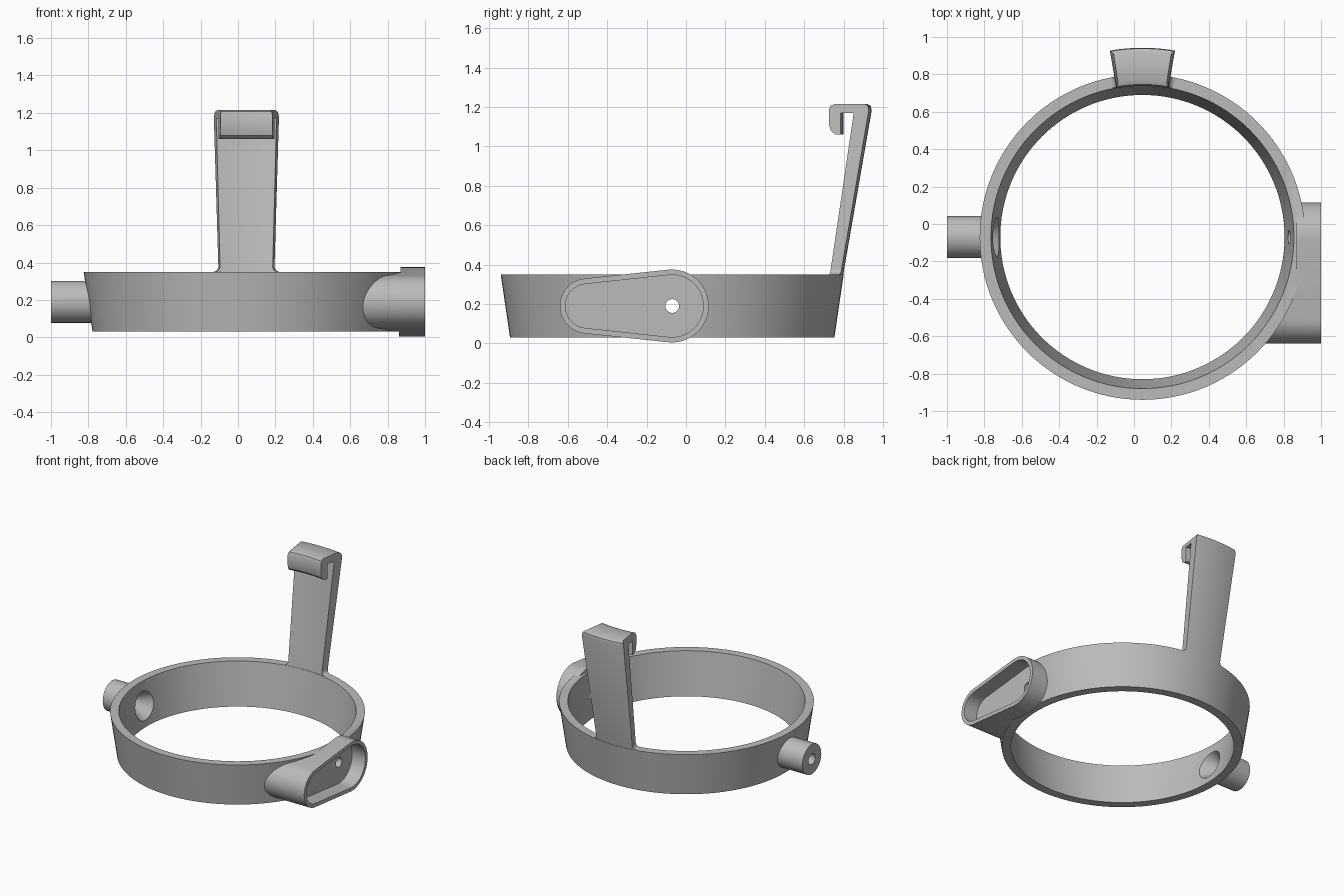
import bpy, bmesh, math
from mathutils import Matrix, Vector

CX, CY, CZ = 0.045, -0.07, 0.19      # ring axis and height of the side fittings
Z0, Z1 = 0.03, 0.35                  # ring bottom and top

cube = bpy.data.objects.get("Cube")
if cube:
    bpy.data.objects.remove(cube, do_unlink=True)

grey = bpy.data.materials.new("grey_plastic")
grey.use_nodes = True
grey.diffuse_color = (0.5, 0.5, 0.5, 1)
grey.node_tree.nodes["Principled BSDF"].inputs["Base Color"].default_value = (0.5, 0.5, 0.5, 1)


def finish(name, bm):
    bmesh.ops.recalc_face_normals(bm, faces=bm.faces)
    mesh = bpy.data.meshes.new(name)
    bm.to_mesh(mesh)
    bm.free()
    mesh.materials.append(grey)
    ob = bpy.data.objects.new(name, mesh)
    bpy.context.collection.objects.link(ob)
    return ob


def loft(name, a, b):
    """Solid between two matching loops of points."""
    bm = bmesh.new()
    va, vb = [bm.verts.new(p) for p in a], [bm.verts.new(p) for p in b]
    n = len(va)
    for i in range(n):
        j = (i + 1) % n
        bm.faces.new((va[i], va[j], vb[j], vb[i]))
    bm.faces.new(va)
    bm.faces.new(vb)
    return finish(name, bm)


def circle(n):
    return [(math.cos(2 * math.pi * i / n), math.sin(2 * math.pi * i / n)) for i in range(n)]


def cone_z(name, r0, r1, z0, z1):
    c = circle(128)
    return loft(name, [(CX + r0 * u, CY + r0 * v, z0) for u, v in c],
                [(CX + r1 * u, CY + r1 * v, z1) for u, v in c])


def cone_x(name, r0, r1, x0, x1):
    c = circle(48)
    return loft(name, [(x0, CY + r0 * u, CZ + r0 * v) for u, v in c],
                [(x1, CY + r1 * u, CZ + r1 * v) for u, v in c])


def teardrop(name, big, small, x0, x1, n=24):
    """Two circles joined by tangents, extruded along x."""
    span = 0.43
    t = math.acos((big - small) / span)
    pts = []
    for r, cy, a, b in ((small, CY - span, -t, t), (big, CY, t, 2 * math.pi - t)):
        for i in range(n + 1):
            ang = a + (b - a) * i / n
            pts.append((cy - r * math.cos(ang), CZ + r * math.sin(ang)))
    return loft(name, [(x0, *p) for p in pts], [(x1, *p) for p in pts])


def box(name, lo, hi):
    bm = bmesh.new()
    lo, hi = Vector(lo), Vector(hi)
    m = Matrix.Translation((lo + hi) / 2) @ Matrix.Diagonal((*(hi - lo), 1))
    bmesh.ops.create_cube(bm, size=1, matrix=m)
    return finish(name, bm)


def activate(ob):
    bpy.ops.object.select_all(action='DESELECT')
    ob.select_set(True)
    bpy.context.view_layer.objects.active = ob


def boolean(ob, tool, op):
    activate(ob)
    mod = ob.modifiers.new("cut", 'BOOLEAN')
    mod.operation, mod.solver, mod.object = op, 'EXACT', tool
    bpy.ops.object.modifier_apply(modifier=mod.name)
    bpy.data.objects.remove(tool, do_unlink=True)


def smooth(ob):
    activate(ob)
    bpy.ops.object.shade_smooth_by_angle(angle=math.radians(30))


# Tapered ring with the side hub and the round boss
ring = cone_z("ring_body", 0.823, 0.87, Z0, Z1)
hub = teardrop("hub", 0.185, 0.14, 0.62, 1.0)
boolean(hub, box("trim_top", (0.5, -1, Z1), (0.87, 1, 0.6)), 'DIFFERENCE')
boolean(hub, box("trim_bottom", (0.5, -1, -0.2), (0.86, 1, Z0)), 'DIFFERENCE')
boolean(ring, hub, 'UNION')
boolean(ring, cone_x("boss", 0.112, 0.112, -1.0, -0.7), 'UNION')

# Hollow centre, hub pocket, through holes and countersink
slope = 0.05 / (Z1 - Z0)
boolean(ring, cone_z("bore", 0.76 - slope * 0.1, 0.81 + slope * 0.1, Z0 - 0.1, Z1 + 0.1), 'DIFFERENCE')
boolean(ring, teardrop("pocket", 0.158, 0.112, 0.89, 1.1), 'DIFFERENCE')
boolean(ring, cone_x("hub_hole", 0.035, 0.035, 0.7, 0.95), 'DIFFERENCE')
boolean(ring, cone_x("boss_hole", 0.04, 0.04, -1.1, -0.6), 'DIFFERENCE')
boolean(ring, cone_x("countersink", 0.04, 0.12, -0.84, -0.71), 'DIFFERENCE')
smooth(ring)

# Hooked arm: a (radius, height) profile swept through a short arc at the back
profile = [(0.866, 0.34), (1.012, 1.18), (1.008, 1.205), (0.99, 1.215), (0.835, 1.215),
           (0.816, 1.207), (0.808, 1.187), (0.808, 1.11), (0.816, 1.08), (0.84, 1.06),
           (0.868, 1.06), (0.868, 1.17), (0.935, 1.17), (0.811, 0.34)]
HALF, STEPS = 0.173, 12


def half_angle(z):
    return HALF * (0.9 if z > 1.21 else 0.97 if z > 1.2 else 1)


bm = bmesh.new()
rows = []
for s in range(STEPS + 1):
    k = 2 * s / STEPS - 1
    rows.append([bm.verts.new((CX + r * math.sin(k * half_angle(z)),
                               CY + r * math.cos(k * half_angle(z)), z)) for r, z in profile])
for a, b in zip(rows, rows[1:]):
    for i in range(len(profile)):
        j = (i + 1) % len(profile)
        bm.faces.new((a[i], a[j], b[j], b[i]))
bm.faces.new(rows[0])
bm.faces.new(rows[-1])
smooth(finish("hook_arm", bm))

# Small fillets where the arm meets the ring
for side, label in ((1, "left"), (-1, "right")):
    curve = [(-0.01, Z1 - 0.005), (0.03, Z1 - 0.005)]
    for i in range(7):
        a = math.pi / 2 * i / 6
        curve.append((0.03 - 0.03 * math.sin(a), Z1 + 0.03 - 0.03 * math.cos(a)))
    curve.append((-0.01, Z1 + 0.03))

    def place(r, w, z):
        ang = side * (HALF + w / 0.84)
        r += 0.17 * (z - Z1)
        return (CX + r * math.sin(ang), CY + r * math.cos(ang), z)

    smooth(loft("arm_fillet_" + label, [place(0.813, *p) for p in curve],
                [place(0.868, *p) for p in curve]))
